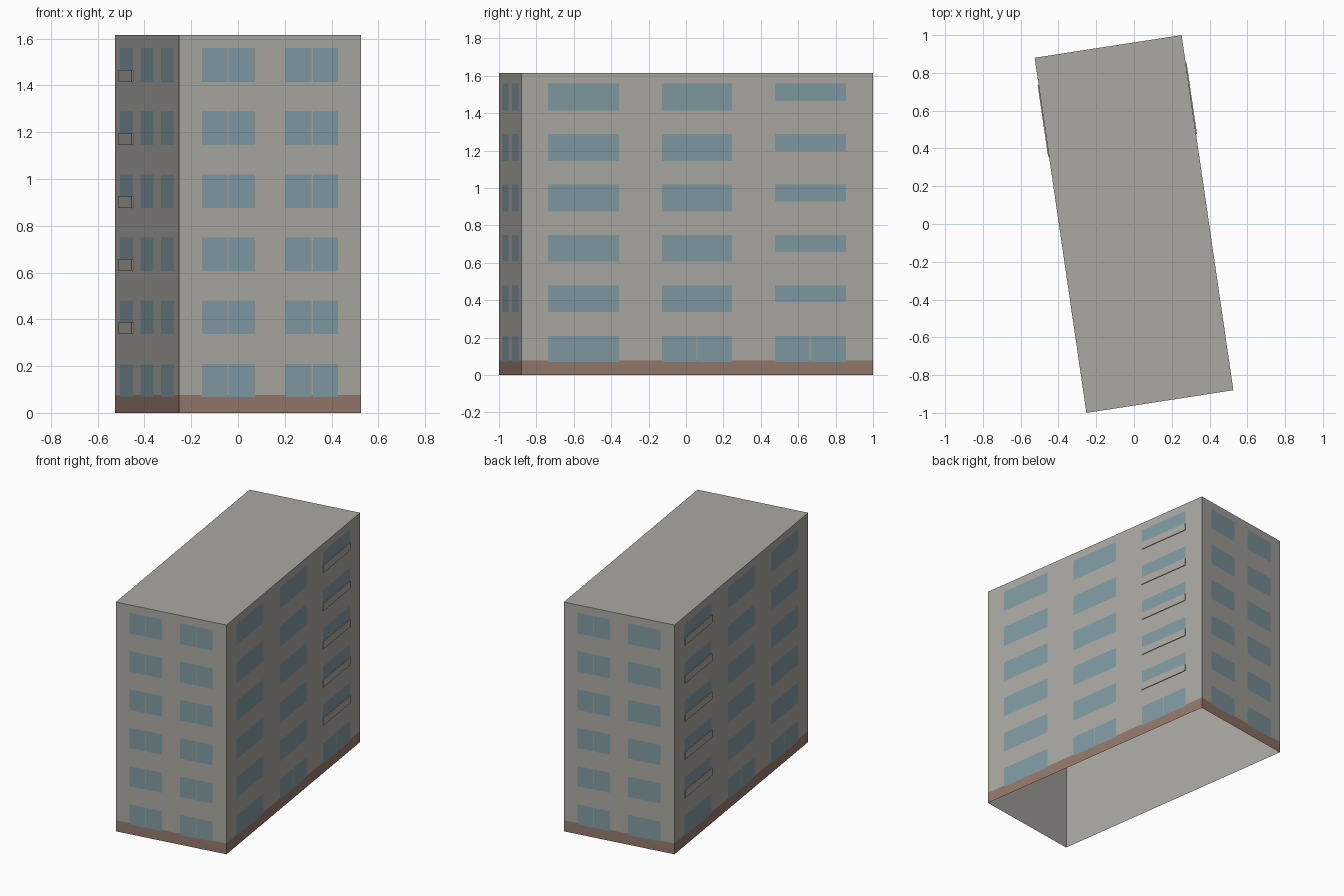
import bpy
import bmesh
from mathutils import Vector

cube = bpy.data.objects.get("Cube")
if cube:
    bpy.data.objects.remove(cube)


def material(name, rgb):
    linear = [((c / 255 + 0.055) / 1.055) ** 2.4 for c in rgb] + [1.0]
    mat = bpy.data.materials.new(name)
    mat.use_nodes = True
    mat.diffuse_color = linear
    mat.node_tree.nodes["Principled BSDF"].inputs["Base Color"].default_value = linear
    return mat


WALL, GLASS, PLINTH = range(3)
MATERIALS = [material("warm grey wall", (171, 169, 162)),
             material("blue grey glass", (129, 155, 163)),
             material("brown plinth", (148, 121, 107))]

HEIGHT, PLINTH_TOP = 1.615, 0.077
FLOORS = [(0.0685 + 0.269 * i, 0.21 + 0.27 * i) for i in range(6)]
CORNERS = [Vector(c) for c in ((-0.252, -1, 0), (0.526, -0.88, 0),
                               (0.252, 1, 0), (-0.526, 0.88, 0))]
UP = Vector((0, 0, 1))

# Panes along each wall as fractions of its length
LEFT_PAIR = [(0.125, 0.267), (0.273, 0.416)]
RIGHT_PAIR = [(0.582, 0.729), (0.735, 0.873)]
FRONT = LEFT_PAIR + RIGHT_PAIR
BACK = LEFT_PAIR + [(0.582, 0.875)]
SIDE = [(0.076, 0.278), (0.4, 0.599), (0.721, 0.923)]
SIDE_GROUND = SIDE[:1] + [(0.4, 0.498), (0.501, 0.599),
                          (0.721, 0.82), (0.823, 0.923)]


def finish(name, bm):
    mesh = bpy.data.meshes.new(name)
    bm.to_mesh(mesh)
    bm.free()
    for mat in MATERIALS:
        mesh.materials.append(mat)
    obj = bpy.data.objects.new(name, mesh)
    bpy.context.collection.objects.link(obj)
    return obj


def inside(value, spans):
    return any(a < value < b for a, b in spans)


def add_wall(bm, start, end, panes, ground_panes):
    """Cut one wall into a grid and colour the cells by place."""
    us = sorted({0, 1, *(u for p in panes + ground_panes for u in p)})
    zs = sorted({0, PLINTH_TOP, HEIGHT, *(z for f in FLOORS for z in f)})
    grid = [[bm.verts.new(start.lerp(end, u) + UP * z) for u in us] for z in zs]
    for j in range(len(zs) - 1):
        z = (zs[j] + zs[j + 1]) / 2
        row = ground_panes if z < FLOORS[0][1] else panes
        for i in range(len(us) - 1):
            u = (us[i] + us[i + 1]) / 2
            face = bm.faces.new((grid[j][i], grid[j][i + 1],
                                 grid[j + 1][i + 1], grid[j + 1][i]))
            if inside(u, row) and inside(z, FLOORS):
                face.material_index = GLASS
            elif z < PLINTH_TOP:
                face.material_index = PLINTH


# Outer walls and roof
bm = bmesh.new()
layouts = [(FRONT, FRONT), (SIDE, SIDE_GROUND), (BACK, BACK), (SIDE, SIDE_GROUND)]
for i, (panes, ground) in enumerate(layouts):
    add_wall(bm, CORNERS[i], CORNERS[(i + 1) % 4], panes, ground)
bm.faces.new([bm.verts.new(c + UP * HEIGHT) for c in CORNERS])
bmesh.ops.remove_doubles(bm, verts=bm.verts, dist=0.0001)
finish("building_shell", bm)

# Plain inner lining, open at the bottom
bm = bmesh.new()
low = [bm.verts.new(c * 0.997) for c in CORNERS]
high = [bm.verts.new(c * 0.997 + UP * (HEIGHT - 0.003)) for c in CORNERS]
for i in range(4):
    k = (i + 1) % 4
    bm.faces.new((low[k], low[i], high[i], high[k]))
bm.faces.new(high[::-1])
finish("inner_lining", bm)


def balcony_panels(name, start, end, span):
    """Thin parapets in front of the lower part of the upper windows."""
    out = (end - start).cross(UP).normalized() * 0.005
    bm = bmesh.new()
    for bottom, _ in FLOORS[1:]:
        a, b = (start.lerp(end, u) + UP * bottom for u in span)
        foot = bm.faces.new([bm.verts.new(p) for p in (a, b, b + out, a + out)])
        top = bmesh.ops.extrude_face_region(bm, geom=[foot])["geom"]
        bmesh.ops.translate(bm, vec=UP * 0.052,
                            verts=[v for v in top if isinstance(v, bmesh.types.BMVert)])
    bmesh.ops.recalc_face_normals(bm, faces=bm.faces)
    finish(name, bm)


balcony_panels("left_balcony_panels", CORNERS[1], CORNERS[2], SIDE[2])
balcony_panels("right_balcony_panels", CORNERS[3], CORNERS[0], SIDE[0])
